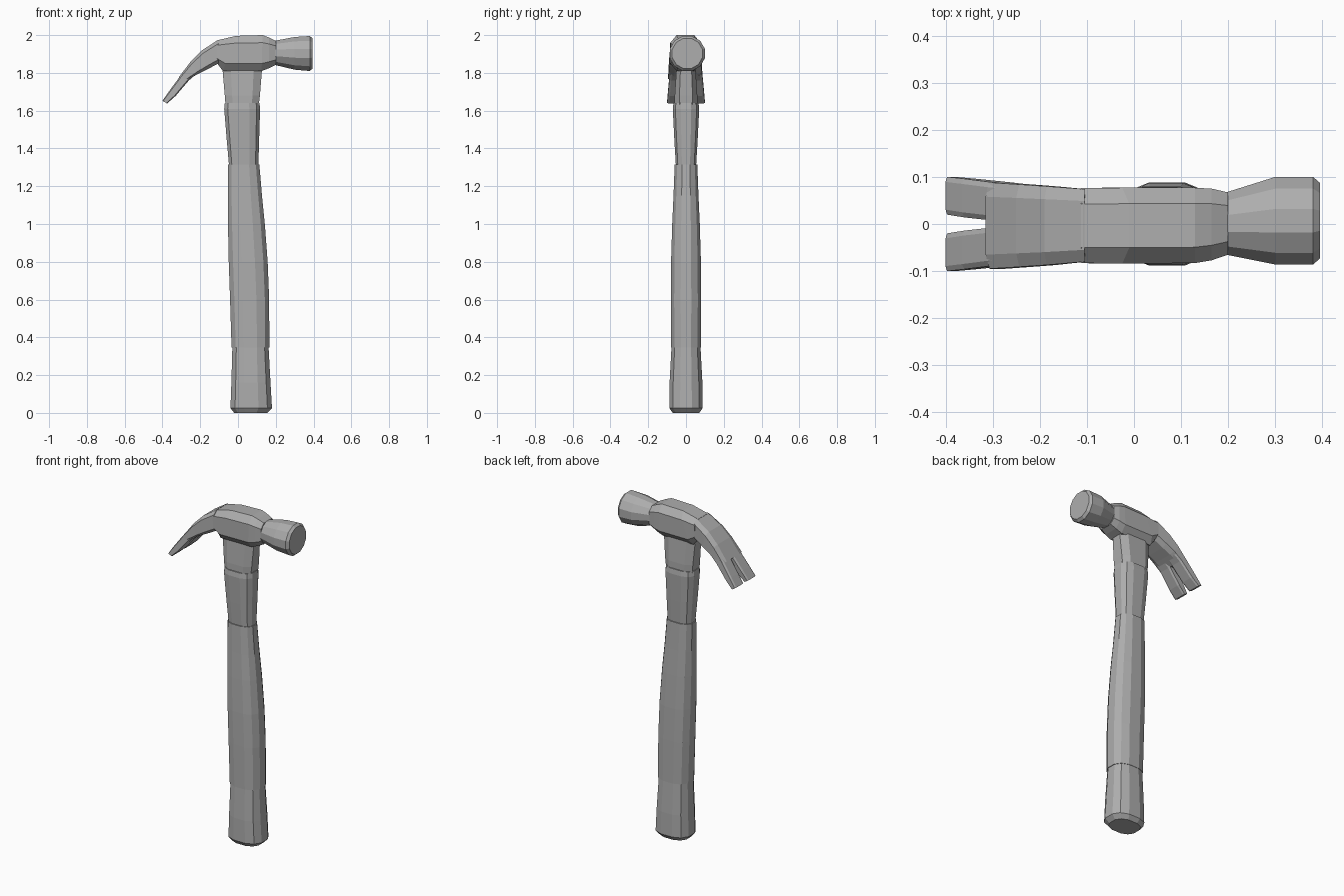
import bpy
import bmesh
from math import cos, sin, pi
from mathutils import Vector

cube = bpy.data.objects.get("Cube")
if cube:
    bpy.data.objects.remove(cube)

metal = bpy.data.materials.new("plain grey")
metal.use_nodes = True
grey = (0.42, 0.42, 0.42, 1)
metal.diffuse_color = grey
metal.node_tree.nodes["Principled BSDF"].inputs["Base Color"].default_value = grey


def outline(sides, power):
    """Unit cross-section; a small power makes it boxier."""
    pts = []
    for i in range(sides):
        a = 2 * pi * (i + 0.5) / sides
        c, s = cos(a), sin(a)
        u = abs(c) ** power * (1 if c > 0 else -1)
        v = abs(s) ** power * (1 if s > 0 else -1)
        pts.append((u, v))
    m = max(abs(u) for u, v in pts)
    n = max(abs(v) for u, v in pts)
    return [(u / m, v / n) for u, v in pts]


def loft(name, sections, shape):
    """Skin rings; each section is (end a xz, end b xz, y min, y max)."""
    bm = bmesh.new()
    rings = []
    for a, b, y0, y1 in sections:
        a, b = Vector((a[0], 0, a[1])), Vector((b[0], 0, b[1]))
        ring = []
        for u, v in shape:
            p = a.lerp(b, (u + 1) / 2)
            p.y = y0 + (y1 - y0) * (v + 1) / 2
            ring.append(bm.verts.new(p))
        rings.append(ring)
    n = len(shape)
    for r, q in zip(rings, rings[1:]):
        for i in range(n):
            j = (i + 1) % n
            bm.faces.new((r[i], r[j], q[j], q[i]))
    bm.faces.new(rings[0])
    bm.faces.new(rings[-1])
    bmesh.ops.recalc_face_normals(bm, faces=bm.faces)
    mesh = bpy.data.meshes.new(name)
    bm.to_mesh(mesh)
    bm.free()
    mesh.materials.append(metal)
    ob = bpy.data.objects.new(name, mesh)
    bpy.context.collection.objects.link(ob)
    return ob


def upright(name, rows, shape):
    """Loft along z from rows of (z, x min, x max, half depth)."""
    return loft(name, [((x0, z), (x1, z), -h, h) for z, x0, x1, h in rows], shape)


round12 = outline(12, 0.8)
boxy = outline(8, 0.62)

# Handle, in three lengths with fine steps between them
upright("handle_butt", [
    (0.0, -0.02, 0.155, 0.07), (0.025, -0.04, 0.18, 0.088),
    (0.16, -0.035, 0.172, 0.087), (0.345, -0.03, 0.162, 0.077)], round12)
upright("handle_grip", [
    (0.345, -0.034, 0.166, 0.079), (0.6, -0.042, 0.165, 0.08),
    (0.8, -0.049, 0.157, 0.079), (1.0, -0.053, 0.142, 0.073),
    (1.15, -0.054, 0.127, 0.066), (1.315, -0.054, 0.113, 0.06)], round12)
upright("handle_top", [
    (1.315, -0.048, 0.108, 0.054), (1.45, -0.06, 0.112, 0.062),
    (1.61, -0.073, 0.117, 0.07), (1.64, -0.07, 0.114, 0.066)], outline(12, 0.7))

# Socket below the head
upright("head_socket", [
    (1.63, -0.066, 0.11, 0.06), (1.68, -0.07, 0.116, 0.06),
    (1.83, -0.083, 0.128, 0.05)], boxy)

# Head block, swept from the cheek to the neck
loft("head_block", [
    ((-0.11, 1.85), (-0.112, 1.972), -0.083, 0.076),
    ((-0.08, 1.81), (-0.01, 1.996), -0.084, 0.077),
    ((0.125, 1.81), (0.13, 2.0), -0.083, 0.077),
    ((0.165, 1.825), (0.165, 1.987), -0.077, 0.075),
    ((0.2, 1.842), (0.2, 1.97), -0.065, 0.067)], boxy)

# Striking face
loft("striking_face", [
    ((0.195, 1.842), (0.195, 1.97), -0.065, 0.067),
    ((0.3, 1.817), (0.3, 1.99), -0.086, 0.1),
    ((0.38, 1.81), (0.38, 1.995), -0.086, 0.1),
    ((0.395, 1.823), (0.395, 1.983), -0.073, 0.087)], outline(12, 1.0))

# Curved claw root
loft("claw_root", [
    ((-0.1, 1.852), (-0.105, 1.975), -0.08, 0.074),
    ((-0.16, 1.82), (-0.19, 1.92), -0.087, 0.08),
    ((-0.21, 1.795), (-0.25, 1.86), -0.091, 0.084),
    ((-0.265, 1.765), (-0.315, 1.775), -0.095, 0.088)], outline(8, 0.45))

# Two mirrored prongs
for side, name in ((1, "left_prong"), (-1, "right_prong")):
    rows = [((-0.225, 1.79), (-0.275, 1.815), 0.008, 0.085),
            ((-0.26, 1.76), (-0.312, 1.775), 0.008, 0.089),
            ((-0.33, 1.678), (-0.365, 1.703), 0.014, 0.096),
            ((-0.375, 1.638), (-0.4, 1.652), 0.02, 0.1)]
    loft(name, [(a, b, min(side * p, side * q), max(side * p, side * q))
                for a, b, p, q in rows], outline(8, 0.35))
